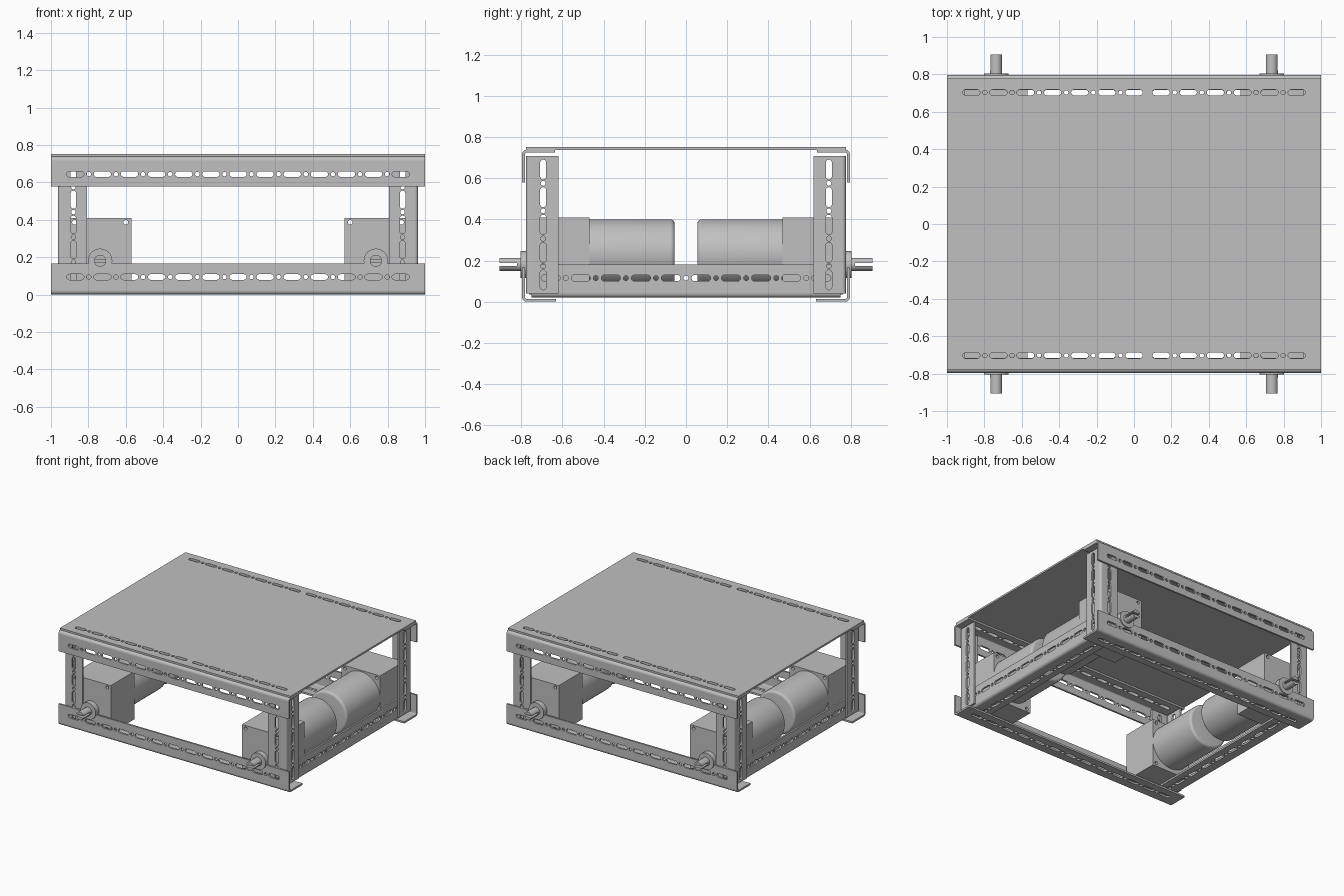
import bpy, bmesh
from math import pi, sin, cos, asin
from mathutils import Matrix, Vector

cube = bpy.data.objects.get("Cube")
if cube:
    bpy.data.objects.remove(cube, do_unlink=True)

# One plain metal grey
GREY = (0.53, 0.53, 0.53, 1)
steel = bpy.data.materials.new("steel_grey")
steel.use_nodes = True
steel.diffuse_color = GREY
bsdf = next(n for n in steel.node_tree.nodes if n.type == 'BSDF_PRINCIPLED')
bsdf.inputs["Base Color"].default_value = GREY
bsdf.inputs["Roughness"].default_value = 0.6

X, Y, Z = Vector((1, 0, 0)), Vector((0, 1, 0)), Vector((0, 0, 1))
T = 0.014           # sheet thickness
SLOT_R, HOLE_R = 0.015, 0.012


def frame(origin, ex, ey, ez):
    """Matrix that carries the local axes onto ex, ey, ez."""
    m = Matrix((ex, ey, ez)).transposed().to_4x4()
    m.translation = Vector(origin)
    return m


def arc(cx, cy, r, a0, a1, n):
    return [(cx + r * cos(a0 + (a1 - a0) * i / n), cy + r * sin(a0 + (a1 - a0) * i / n))
            for i in range(n + 1)]


def circle(cx, cy, r, n=16):
    return arc(cx, cy, r, 0, 2 * pi, n)[:-1]


def rect(x0, x1, y0, y1):
    return [(x0, y0), (x1, y0), (x1, y1), (x0, y1)]


def slot(cx, cy, length):
    h = length / 2 - SLOT_R
    return (arc(cx + h, cy, SLOT_R, -pi / 2, pi / 2, 6)
            + arc(cx - h, cy, SLOT_R, pi / 2, 3 * pi / 2, 6))


def slot_row(count, pitch, length, y, skip=None):
    """Long slots with a round hole between each pair."""
    out = []
    for i in range(count):
        x = (i - (count - 1) / 2) * pitch
        out.append(slot(x, y, length))
        if i < count - 1 and i != skip:
            out.append(circle(x + pitch / 2, y, HOLE_R, 12))
    return out


def extrude(outline, depth, holes=()):
    """Outline with holes, extruded from local z = 0 to depth."""
    curve = bpy.data.curves.new("profile", 'CURVE')
    curve.dimensions = '2D'
    curve.fill_mode = 'BOTH'
    curve.extrude = depth / 2
    for loop in [outline, *holes]:
        s = curve.splines.new('POLY')
        s.points.add(len(loop) - 1)
        for p, (x, y) in zip(s.points, loop):
            p.co = (x, y, 0, 1)
        s.use_cyclic_u = True
    ob = bpy.data.objects.new("profile", curve)
    bpy.context.scene.collection.objects.link(ob)
    dg = bpy.context.evaluated_depsgraph_get()
    mesh = bpy.data.meshes.new_from_object(ob.evaluated_get(dg))
    bpy.data.objects.remove(ob)
    bpy.data.curves.remove(curve)
    bm = bmesh.new()
    bm.from_mesh(mesh)
    bmesh.ops.remove_doubles(bm, verts=bm.verts, dist=1e-5)
    bmesh.ops.translate(bm, verts=bm.verts, vec=(0, 0, depth / 2))
    bmesh.ops.recalc_face_normals(bm, faces=bm.faces)
    bm.to_mesh(mesh)
    bm.free()
    return mesh


def lathe(profile, steps=48):
    """Solid of revolution about local z from (radius, height) points."""
    bm = bmesh.new()
    vs = [bm.verts.new((r, 0, h)) for r, h in profile]
    es = [bm.edges.new(pair) for pair in zip(vs, vs[1:])]
    bmesh.ops.spin(bm, geom=vs + es, cent=(0, 0, 0), axis=Z, angle=2 * pi, steps=steps)
    bmesh.ops.remove_doubles(bm, verts=bm.verts, dist=1e-5)
    bmesh.ops.recalc_face_normals(bm, faces=bm.faces)
    mesh = bpy.data.meshes.new("turned")
    bm.to_mesh(mesh)
    bm.free()
    return mesh


def build(name, pieces, place):
    """Join (mesh, local matrix) pieces into one object."""
    bm = bmesh.new()
    for mesh, local in pieces:
        m = place @ local
        mesh.transform(m)
        if m.determinant() < 0:
            mesh.flip_normals()
        bm.from_mesh(mesh)
        bpy.data.meshes.remove(mesh)
    data = bpy.data.meshes.new(name)
    bm.to_mesh(data)
    bm.free()
    data.materials.clear()
    data.materials.append(steel)
    for p in data.polygons:
        p.material_index = 0
    ob = bpy.data.objects.new(name, data)
    bpy.context.scene.collection.objects.link(ob)
    bpy.ops.object.select_all(action='DESELECT')
    ob.select_set(True)
    bpy.context.view_layer.objects.active = ob
    bpy.ops.object.shade_smooth_by_angle(angle=0.6)
    return ob


def angle_bar(name, length, leg, row, place, bend=0.022):
    """Slotted L bar: length along x, legs along +y and +z."""
    h = length / 2
    leaf = rect(-h, h, bend, leg)
    corner = (arc(bend, bend, bend, pi, 1.5 * pi, 6)
              + arc(bend, bend, bend - T, 1.5 * pi, pi, 6))
    build(name, [
        (extrude(leaf, T, slot_row(*row)), Matrix()),
        (extrude(leaf, T, slot_row(*row)), frame((0, 0, 0), X, Z, Y)),
        (extrude(corner, length), frame((-h, 0, 0), Y, Z, X)),
    ], place)


# Top sheet with two slot rows
rows = [h for y in (-0.703, 0.703) for h in slot_row(13, 0.145, 0.093, y, skip=6)]
build("top_sheet", [(extrude(rect(-1, 1, -0.778, 0.778), T, rows), Matrix())],
      Matrix.Translation((0, 0, 0.738)))

# Long rails, front and back
for sy, side in ((-1, "front"), (1, "back")):
    row = (13, 0.145, 0.093, 0.094)
    angle_bar(f"{side}_bottom_rail", 2, 0.165, row, frame((0, sy * 0.796, 0), X, -sy * Y, Z))
    angle_bar(f"{side}_top_rail", 2, 0.16, row, frame((0, sy * 0.796, 0.738), X, -sy * Y, -Z))

for sx, hand in ((-1, "right"), (1, "left")):
    # Cross bars under the motors
    angle_bar(f"{hand}_cross_bar", 1.5, 0.16, (10, 0.146, 0.093, 0.095),
              frame((sx * 0.949, 0, 0.02), Y, -sx * X, Z))

    for sy, side in ((-1, "front"), (1, "back")):
        tag = f"{side}_{hand}"
        # Corner post
        angle_bar(f"{tag}_post", 0.67, 0.157, (5, 0.134, 0.097, 0.083),
                  frame((sx * 0.963, sy * 0.777, 0.374), Z, -sx * X, -sy * Y), bend=0.018)

        # Gearbox block with four through holes
        cx = sx * 0.737
        inward = frame((cx, sy * 0.763, 0), X, Z, -sy * Y)
        bolts = [circle(x, z, 0.013, 12) for x in (-0.137, 0.137) for z in (0.06, 0.387)]
        build(f"{tag}_gearbox",
              [(extrude(rect(-0.168, 0.168, 0.035, 0.41), 0.295, bolts), Matrix())], inward)

        # Motor can with rounded end
        R, L, f = 0.168, 0.413, 0.02
        can = [(0, 0), (R, 0)] + arc(R - f, L - f, f, 0, pi / 2, 5) + [(0, L)]
        build(f"{tag}_motor", [(lathe(can), Matrix())],
              frame((cx, sy * 0.468, 0.232), X, Z, -sy * Y))

        # Collar and output shaft with a slotted end
        r, gap = 0.032, 0.008
        a = asin(gap / r)
        up = Matrix.Translation((0, 0, 0.06))
        build(f"{tag}_shaft", [
            (extrude(circle(0, 0, 0.065, 32), 0.042), Matrix()),
            (extrude(circle(0, 0, r, 24), 0.06), Matrix()),
            (extrude(arc(0, 0, r, a, pi - a, 12), 0.084), up),
            (extrude(arc(0, 0, r, pi + a, 2 * pi - a, 12), 0.084), up),
        ], frame((cx, sy * 0.762, 0.181), X, Z, sy * Y))
